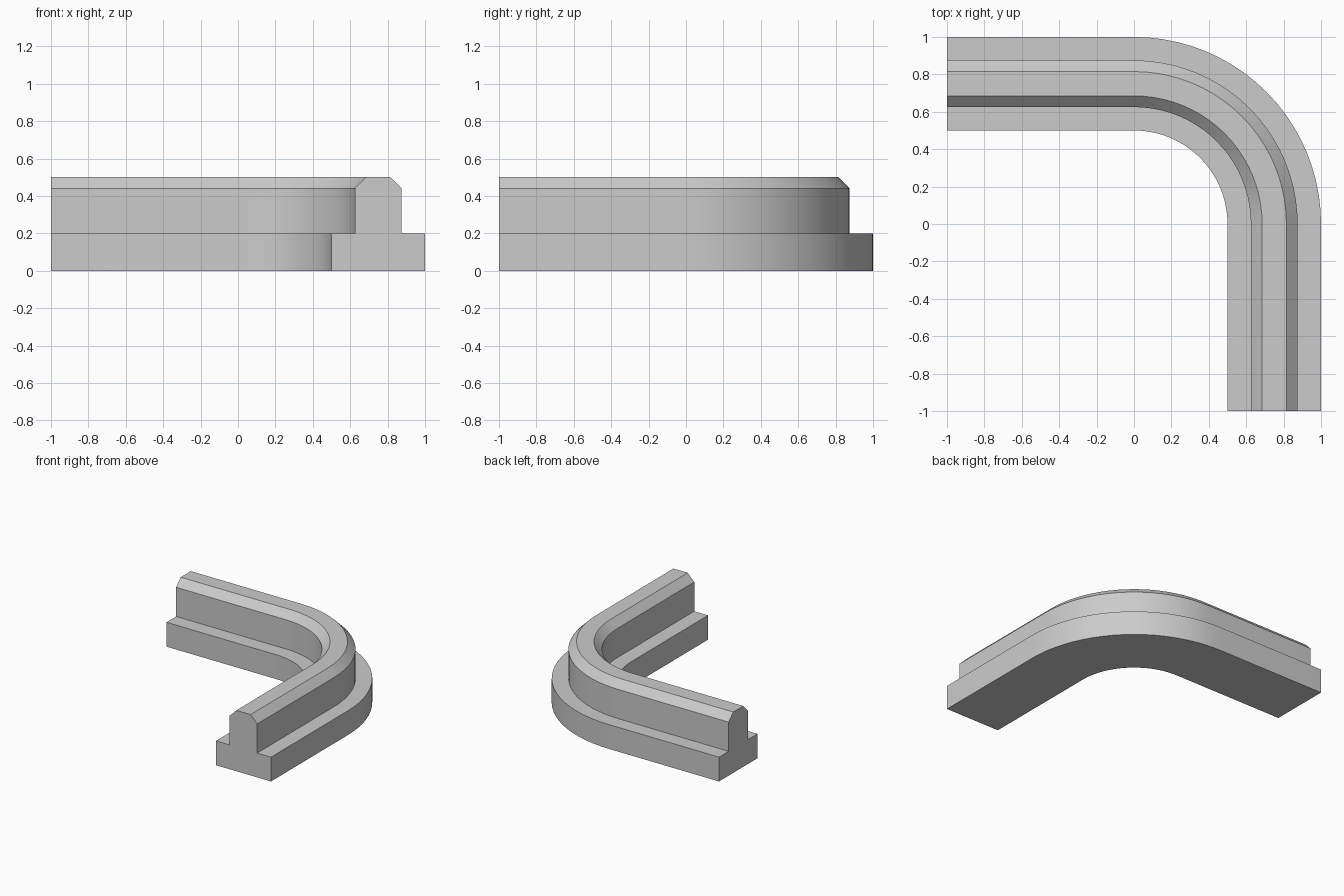
import bpy, bmesh
from math import sin, cos, pi, radians

cube = bpy.data.objects.get("Cube")
if cube:
    bpy.data.objects.remove(cube, do_unlink=True)

# Plain grey
grey = bpy.data.materials.new("plain_grey")
grey.use_nodes = True
colour = (0.6, 0.6, 0.6, 1)
grey.diffuse_color = colour
grey.node_tree.nodes["Principled BSDF"].inputs["Base Color"].default_value = colour

# Half of the cross-section: distance from the centre line, height
MID = 0.75
half = [(0.25, 0), (0.25, 0.2), (0.125, 0.2), (0.125, 0.44), (0.065, 0.5)]
profile = [(MID + d, z) for d, z in half] + [(MID - d, z) for d, z in reversed(half)]

# Stations along the bend: outward direction and straight offset
SEGMENTS = 20
stations = [(pi / 2, -1, 0)]
stations += [(pi / 2 * (1 - i / SEGMENTS), 0, 0) for i in range(SEGMENTS + 1)]
stations += [(0, 0, -1)]

# Sweep the cross-section and cap both ends
bm = bmesh.new()
rings = [[bm.verts.new((r * cos(a) + dx, r * sin(a) + dy, z)) for r, z in profile]
         for a, dx, dy in stations]
n = len(profile)
for near, far in zip(rings, rings[1:]):
    for i in range(n):
        j = (i + 1) % n
        bm.faces.new((near[i], near[j], far[j], far[i]))
bm.faces.new(rings[0])
bm.faces.new(rings[-1])
bmesh.ops.recalc_face_normals(bm, faces=bm.faces)

mesh = bpy.data.meshes.new("curved_corner_rail")
bm.to_mesh(mesh)
bm.free()
mesh.materials.append(grey)
rail = bpy.data.objects.new("curved_corner_rail", mesh)
bpy.context.collection.objects.link(rail)

# Smooth bend with crisp profile edges
bpy.ops.object.select_all(action='DESELECT')
rail.select_set(True)
bpy.context.view_layer.objects.active = rail
bpy.ops.object.shade_smooth_by_angle(angle=radians(30))
